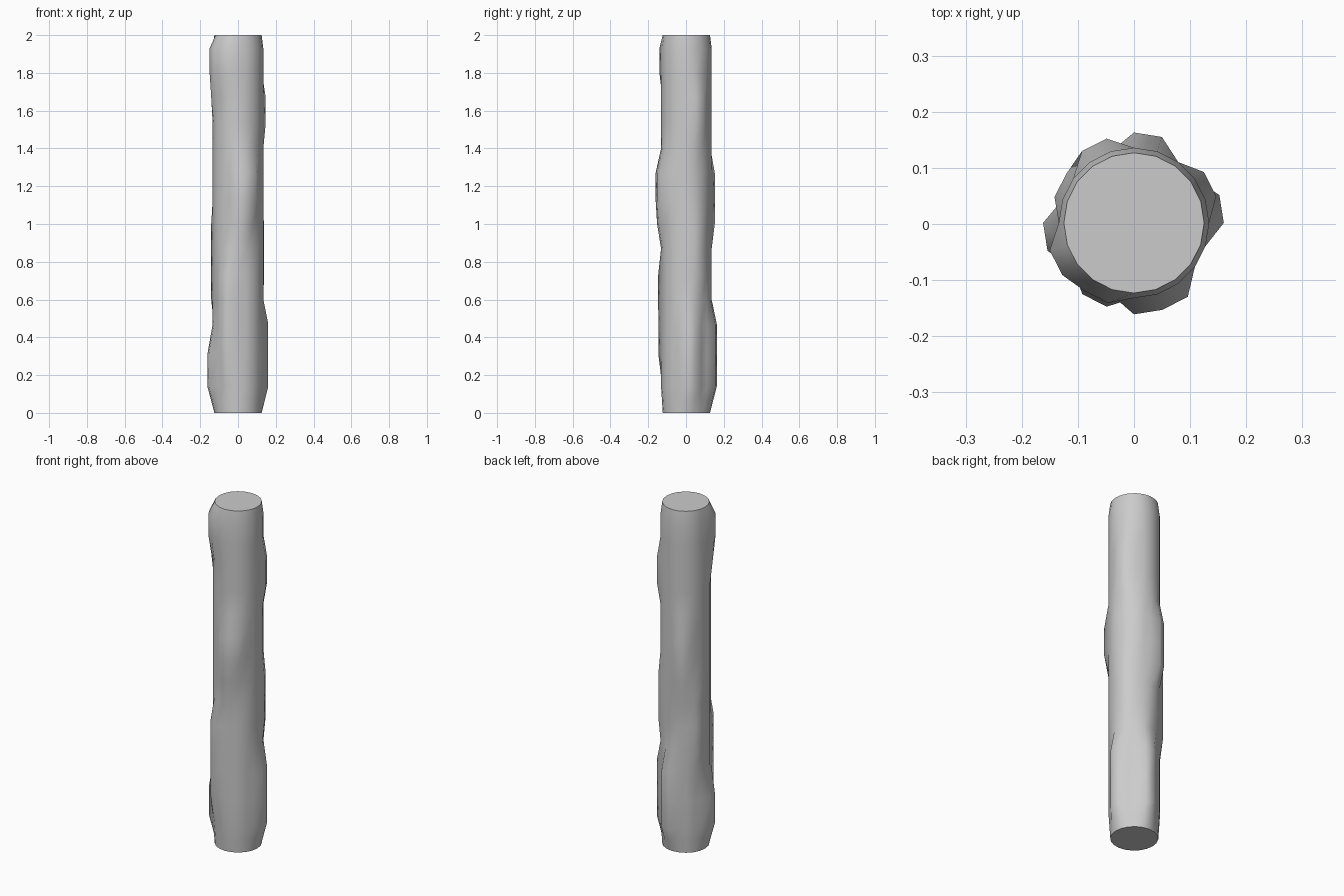
import bpy, bmesh, math

if "Cube" in bpy.data.objects:
    bpy.data.objects.remove(bpy.data.objects["Cube"])

SIDES = 20
BASE = 0.134
LEVELS = [0, 0.07, 0.14, 0.31, 0.47, 0.60, 0.73, 0.87, 1.0, 1.13,
          1.27, 1.4, 1.53, 1.67, 1.8, 1.93, 2.0]

# Swellings of the bark: first column, last column, low z, high z, radius
SWELLINGS = [
    (0, 1, 0.14, 0.47, 0.160), (4, 5, 0.14, 0.47, 0.161),
    (10, 11, 0.14, 0.31, 0.162), (13, 14, 0.31, 0.47, 0.156),
    (13, 14, 0.60, 0.73, 0.157), (8, 9, 0.60, 1.0, 0.149),
    (1, 2, 0.73, 1.0, 0.145), (15, 17, 1.13, 1.27, 0.163),
    (15, 16, 1.0, 1.0, 0.155), (6, 7, 1.0, 1.27, 0.158),
    (1, 2, 1.53, 1.67, 0.154), (11, 12, 1.8, 1.93, 0.158),
    (11, 11, 1.67, 1.67, 0.149), (13, 14, 1.8, 1.93, 0.150),
]


def radius(col, z):
    if z in (0, 2.0):
        return 0.125
    r = BASE
    for c0, c1, z0, z1, value in SWELLINGS:
        if c0 <= col <= c1 and z0 <= z <= z1:
            r = max(r, value)
    # lower end flares halfway towards the first swelling
    if z == 0.07:
        r = (0.125 + radius(col, 0.14)) / 2
    return r


# Post lofted through rings
bm = bmesh.new()
rings = []
for z in LEVELS:
    ring = []
    for c in range(SIDES):
        a = math.tau * c / SIDES
        r = radius(c, z)
        ring.append(bm.verts.new((r * math.cos(a), r * math.sin(a) + 0.002, z)))
    rings.append(ring)
for lo, hi in zip(rings, rings[1:]):
    for c in range(SIDES):
        d = (c + 1) % SIDES
        bm.faces.new((lo[c], lo[d], hi[d], hi[c]))
# Flat ends
bm.faces.new(rings[-1])
bm.faces.new(rings[0][::-1])

mesh = bpy.data.meshes.new("wooden_post")
bm.to_mesh(mesh)
bm.free()
post = bpy.data.objects.new("wooden_post", mesh)
bpy.context.collection.objects.link(post)
bpy.context.view_layer.objects.active = post
post.select_set(True)
bpy.ops.object.shade_smooth_by_angle(angle=math.radians(50))
